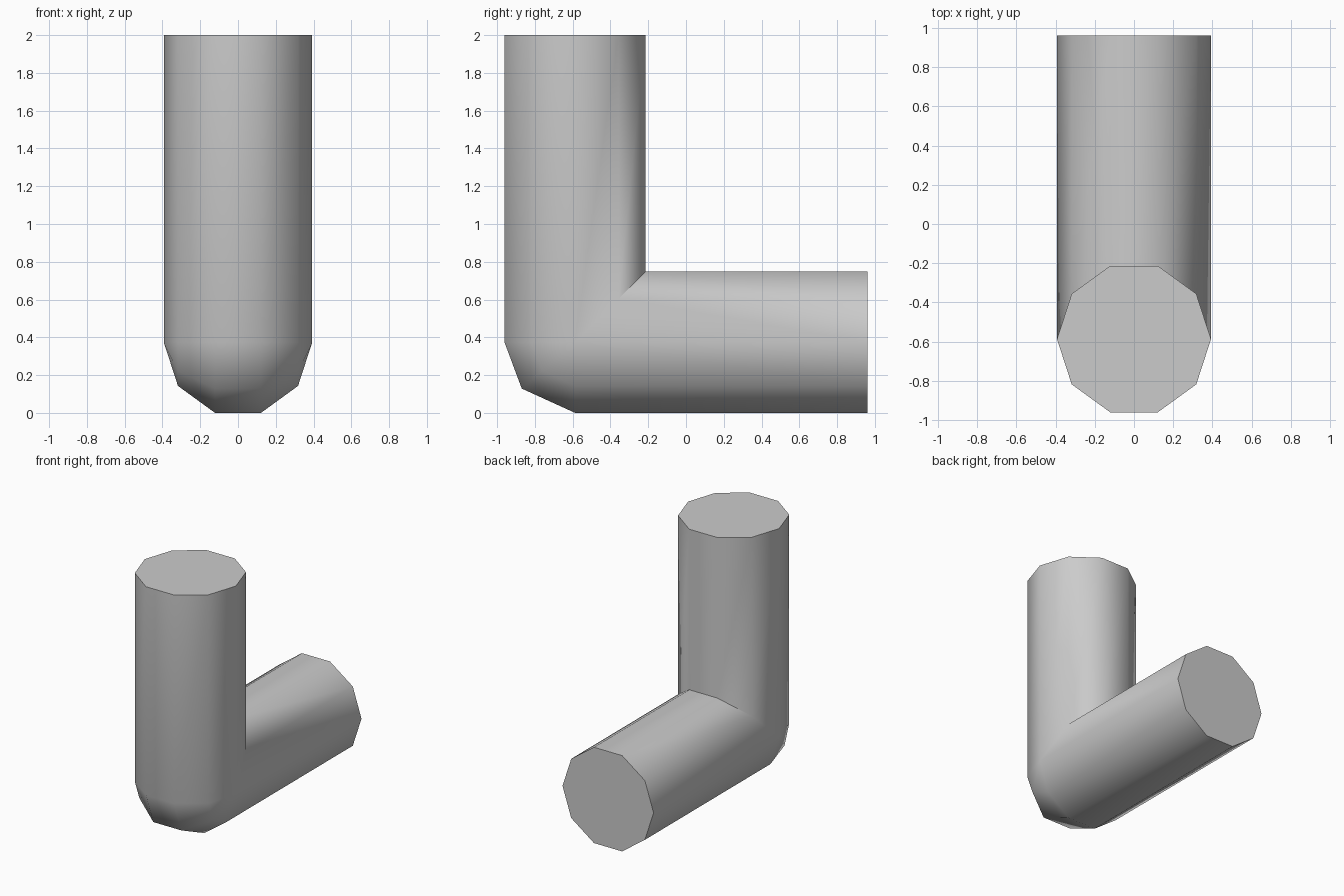
import bpy
import bmesh
from math import cos, sin, pi, radians
from mathutils import Vector

if "Cube" in bpy.data.objects:
    bpy.data.objects.remove(bpy.data.objects["Cube"], do_unlink=True)

SIDES = 10
RADIUS = 0.393
APOTHEM = RADIUS * cos(pi / SIDES)
TOP, BACK = 2.0, 0.961
JOINT = Vector((0, -BACK + APOTHEM, APOTHEM))
BEND = radians(41)

# Plain grey
grey = bpy.data.materials.new("plain grey")
grey.use_nodes = True
colour = (0.6, 0.6, 0.6, 1)
grey.diffuse_color = colour
grey.node_tree.nodes["Principled BSDF"].inputs["Base Color"].default_value = colour


def ring(bm, turn, upright=None, reach=None):
    """Ten-sided section: outer half turned about the joint, inner half mitred."""
    verts = []
    for i in range(SIDES):
        a = 2 * pi * i / SIDES
        x, d = RADIUS * cos(a), RADIUS * sin(a)
        if d > 0:
            p = JOINT + Vector((x, -d * cos(turn), -d * sin(turn)))
        else:
            p = JOINT + Vector((x, -d, -d))
        if upright is not None:
            p = Vector((x, JOINT.y - d, upright))
        if reach is not None:
            p = Vector((x, reach, JOINT.z - d))
        verts.append(bm.verts.new(p))
    return verts


# Elbow pipe: upright arm, rounded outer corner, arm running back
bm = bmesh.new()
rings = [ring(bm, 0, upright=TOP), ring(bm, 0), ring(bm, BEND),
         ring(bm, pi / 2), ring(bm, 0, reach=BACK)]
for a, b in zip(rings, rings[1:]):
    for i in range(SIDES):
        j = (i + 1) % SIDES
        bm.faces.new((a[i], a[j], b[j], b[i]))
bm.faces.new(rings[0])
bm.faces.new(rings[-1])
bmesh.ops.remove_doubles(bm, verts=bm.verts[:], dist=0.0005)
bmesh.ops.recalc_face_normals(bm, faces=bm.faces[:])

mesh = bpy.data.meshes.new("elbow_pipe")
bm.to_mesh(mesh)
bm.free()
mesh.materials.append(grey)
pipe = bpy.data.objects.new("elbow_pipe", mesh)
bpy.context.collection.objects.link(pipe)

# Smooth sides, sharp ends and inner crease
bpy.ops.object.select_all(action="DESELECT")
pipe.select_set(True)
bpy.context.view_layer.objects.active = pipe
bpy.ops.object.shade_smooth_by_angle(angle=radians(60))
